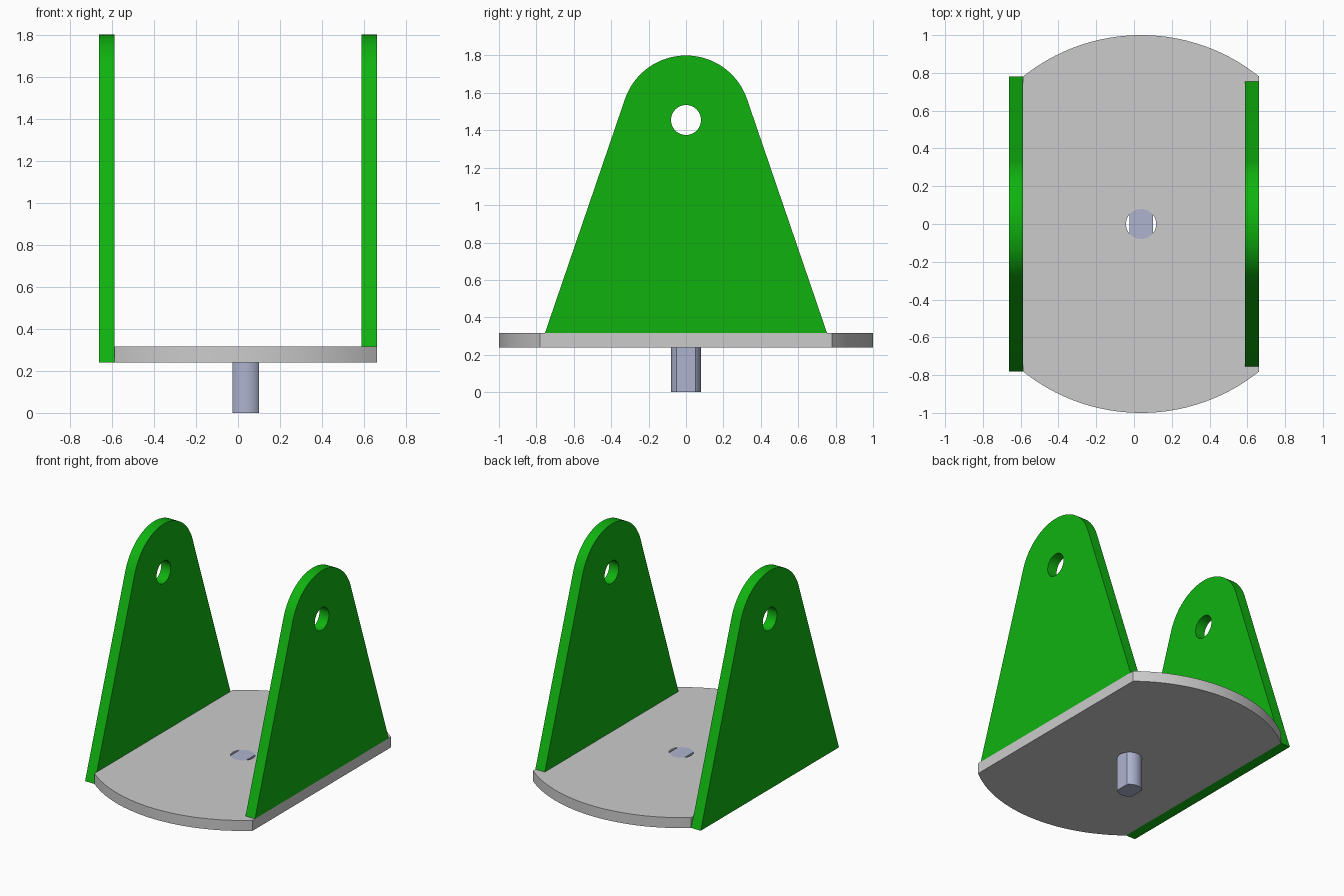
import bpy
import bmesh
from math import sin, cos, acos, asin, atan2, hypot, pi, radians
from mathutils import Vector

if "Cube" in bpy.data.objects:
    bpy.data.objects.remove(bpy.data.objects["Cube"], do_unlink=True)


def material(name, color):
    mat = bpy.data.materials.new(name)
    mat.use_nodes = True
    mat.diffuse_color = (*color, 1)
    mat.node_tree.nodes["Principled BSDF"].inputs["Base Color"].default_value = (*color, 1)
    return mat


GREY = material("light grey", (0.6, 0.6, 0.6))
GREEN = material("green", (0.005, 0.45, 0.005))
STEEL = material("blue grey steel", (0.42, 0.455, 0.63))


def arc(cx, cy, r, start, end, n):
    return [(cx + r * cos(start + (end - start) * i / n),
             cy + r * sin(start + (end - start) * i / n)) for i in range(n + 1)]


def cut_disc(cx, r, half_width, n):
    """Disc outline with two flat sides at cx +- half_width."""
    a = acos(half_width / r)
    return arc(cx, 0, r, a, pi - a, n) + arc(cx, 0, r, pi + a, 2 * pi - a, n)


def extruded(name, loops, place, push, mat):
    """Fill an outline (plus optional hole outlines) and extrude it."""
    bm = bmesh.new()
    edges = []
    for loop in loops:
        verts = [bm.verts.new(place(*p)) for p in loop]
        edges += [bm.edges.new((v, verts[i - 1])) for i, v in enumerate(verts)]
    bmesh.ops.triangle_fill(bm, edges=edges, use_beauty=True)
    result = bmesh.ops.extrude_face_region(bm, geom=bm.faces[:], use_keep_orig=True)
    moved = [g for g in result["geom"] if isinstance(g, bmesh.types.BMVert)]
    bmesh.ops.translate(bm, verts=moved, vec=Vector(push))
    bmesh.ops.recalc_face_normals(bm, faces=bm.faces[:])
    mesh = bpy.data.meshes.new(name)
    bm.to_mesh(mesh)
    bm.free()
    mesh.materials.append(mat)
    obj = bpy.data.objects.new(name, mesh)
    bpy.context.collection.objects.link(obj)
    bpy.ops.object.select_all(action="DESELECT")
    obj.select_set(True)
    bpy.context.view_layer.objects.active = obj
    bpy.ops.object.shade_smooth_by_angle(angle=radians(25))
    return obj


THICK = 0.075
OUTER = 0.6625
BASE_Z = 0.24
TOP_Z = BASE_Z + THICK
CENTRE_X = THICK / 2
HOLE_R = 0.08
EYE_Z, EYE_R = 1.455, 0.345


def circle(cx, cy):
    return arc(cx, cy, HOLE_R, 0, 2 * pi, 48)[:-1]


# Base plate: disc with two flat sides and a round centre hole
extruded("base_plate", [cut_disc(CENTRE_X, 1, 0.625, 40), circle(CENTRE_X, 0)],
         lambda x, y: (x, y, BASE_Z), (0, 0, THICK), GREY)

# Shaft: round pin with two flats, flush with the plate top
extruded("shaft", [cut_disc(CENTRE_X, HOLE_R, 0.0625, 16)],
         lambda x, y: (x, y, 0), (0, 0, TOP_Z), STEEL)

# Tangent angle where the sloping sides meet the rounded top
foot_y, drop = 0.78, EYE_Z - BASE_Z
tangent = acos(EYE_R / hypot(foot_y, drop)) - atan2(drop, foot_y)


def side_plate(name, x, bottom):
    """Tapered upright with a round top and a pivot hole."""
    half = (EYE_R + (EYE_Z - bottom) * sin(tangent)) / cos(tangent)
    outline = [(-half, bottom), (half, bottom)]
    outline += arc(0, EYE_Z, EYE_R, tangent, pi - tangent, 40)
    return extruded(name, [outline, circle(0, EYE_Z)],
                    lambda y, z: (x, y, z), (THICK, 0, 0), GREEN)


# The right upright hangs beside the base, the left one stands on it
side_plate("right_side_plate", -OUTER, BASE_Z)
side_plate("left_side_plate", OUTER - THICK, TOP_Z)
